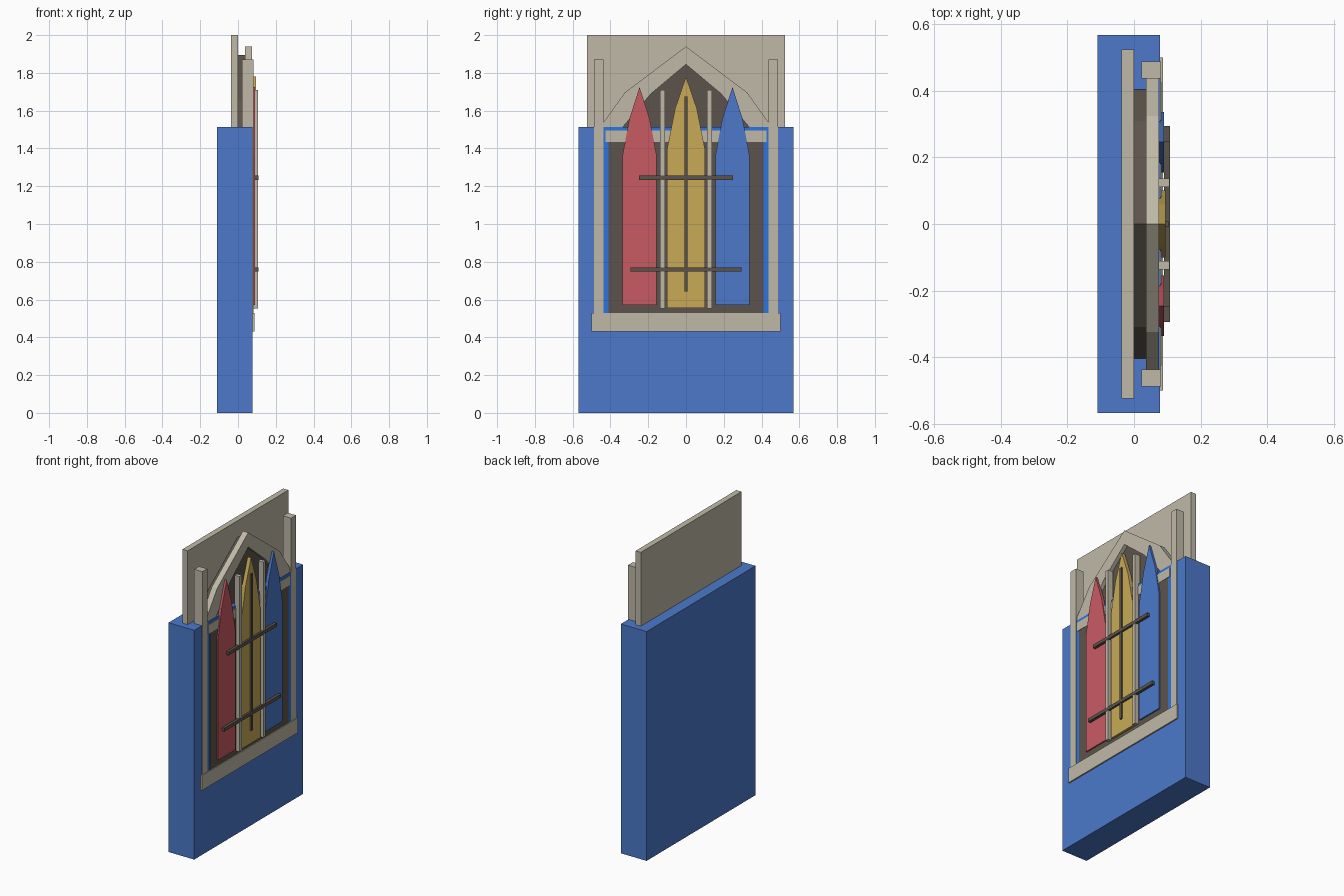
import bpy

if "Cube" in bpy.data.objects:
    bpy.data.objects.remove(bpy.data.objects["Cube"])


def material(name, hex_colour):
    def lin(i):
        c = int(hex_colour[i:i + 2], 16) / 255
        return c / 12.92 if c < 0.04045 else ((c + 0.055) / 1.055) ** 2.4
    m = bpy.data.materials.new(name)
    m.diffuse_color = (lin(0), lin(2), lin(4), 1)
    m.use_nodes = True
    m.node_tree.nodes["Principled BSDF"].inputs["Base Color"].default_value = m.diffuse_color
    return m


BLUE = material("blue", "4C79CA")
BRIGHT = material("bright_blue", "2F74DC")
STONE = material("stone", "BFB9A7")
DARK = material("dark_brown", "5C544C")
RED = material("red", "C95B64")
GOLD = material("gold", "C8AA57")


def extrude(name, outline, x0, x1, mat):
    """Extrude a (y, z) outline along x."""
    n = len(outline)
    verts = [(x, y, z) for x in (x0, x1) for y, z in outline]
    faces = [tuple(range(n))[::-1], tuple(range(n, 2 * n))]
    faces += [(i, (i + 1) % n, n + (i + 1) % n, n + i) for i in range(n)]
    me = bpy.data.meshes.new(name)
    me.from_pydata(verts, [], faces)
    me.materials.append(mat)
    ob = bpy.data.objects.new(name, me)
    bpy.context.collection.objects.link(ob)
    return ob


def box(name, x, y, z, mat):
    return extrude(name, [(y[0], z[0]), (y[1], z[0]), (y[1], z[1]), (y[0], z[1])], *x, mat)


def mirrored(half):
    """Complete a right-hand half outline, running bottom to apex."""
    return half + [(-y, z) for y, z in reversed(half) if y > 0]


def lancet(name, cy, w, base, shoulder, mid, tip, x1, mat):
    outline = mirrored([(w, base), (w, shoulder), (w * 0.58, mid), (0, tip)])
    extrude(name, [(cy + y, z) for y, z in outline], 0.07, x1, mat)


# Wall and the slab rising behind it
box("wall", (-0.11, 0.078), (-0.568, 0.568), (0, 1.513), BLUE)
box("back_slab", (-0.038, 0), (-0.525, 0.525), (1.3, 2.0), STONE)

# Window backing
box("window_surround", (0.07, 0.0795), (-0.437, 0.437), (0.5, 1.513), BRIGHT)
box("window_backing", (0.07, 0.081), (-0.41, 0.41), (0.5, 1.47), DARK)
extrude("gable_backing", mirrored([(0.405, 1.45), (0.405, 1.52), (0.31, 1.66), (0, 1.895)]),
        0, 0.05, DARK)

# Pointed arch band
outer = [(0.46, 1.5), (0.435, 1.54), (0.325, 1.695), (0, 1.94)]
inner = [(0.36, 1.48), (0.335, 1.513), (0.185, 1.69), (0, 1.845)]
band = outer + [(-y, z) for y, z in outer[-2::-1]]
band += [(-y, z) for y, z in inner] + inner[-2::-1]
extrude("arch", band, 0.036, 0.075, STONE)

# Stone trim
box("sill", (0.06, 0.087), (-0.5, 0.5), (0.432, 0.53), STONE)
box("lintel", (0.06, 0.083), (-0.425, 0.425), (1.435, 1.495), STONE)
for side, s in (("left", -1), ("right", 1)):
    box(side + "_post", (0.022, 0.0815), sorted((s * 0.437, s * 0.488)), (0.5, 1.87), STONE)
    box(side + "_mullion", (0.07, 0.106), sorted((s * 0.112, s * 0.137)), (0.553, 1.71), STONE)

# Coloured glass
lancet("red_pane", -0.246, 0.091, 0.57, 1.36, 1.56, 1.725, 0.09, RED)
lancet("gold_pane", 0, 0.1, 0.555, 1.4, 1.61, 1.78, 0.095, GOLD)
lancet("blue_pane", 0.246, 0.091, 0.57, 1.36, 1.56, 1.725, 0.09, BLUE)

# Iron bars
box("upright_bar", (0.09, 0.104), (-0.009, 0.009), (0.643, 1.675), DARK)
box("upper_bar", (0.09, 0.108), (-0.25, 0.25), (1.234, 1.256), DARK)
box("lower_bar", (0.09, 0.108), (-0.295, 0.295), (0.749, 0.771), DARK)
